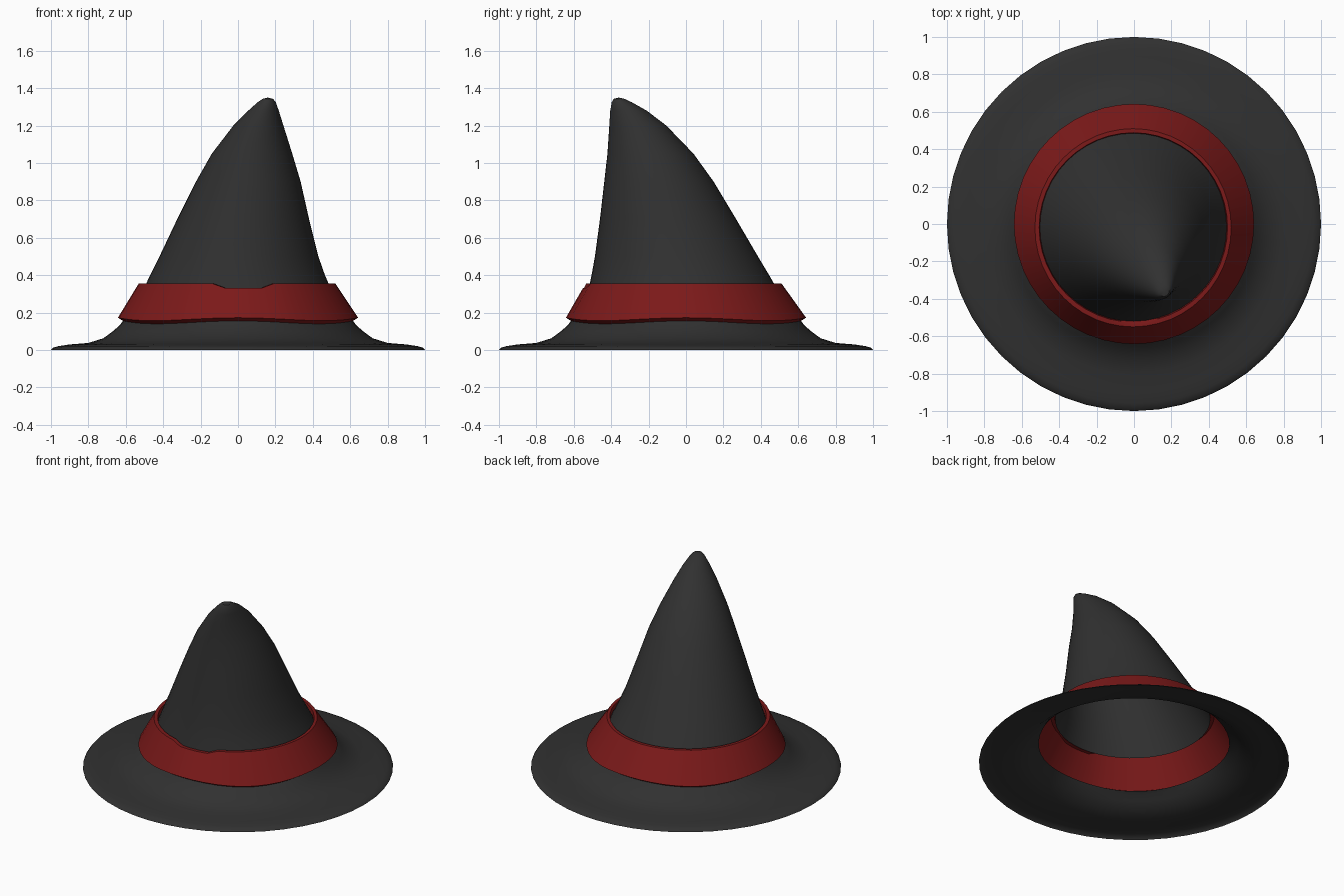
import bpy, bmesh
from math import cos, sin, tau, pi

if "Cube" in bpy.data.objects:
    bpy.data.objects.remove(bpy.data.objects["Cube"])

SEG = 48


def material(name, color):
    m = bpy.data.materials.new(name)
    m.diffuse_color = color
    m.use_nodes = True
    m.node_tree.nodes["Principled BSDF"].inputs["Base Color"].default_value = m.diffuse_color
    return m


def loft(name, rings, mat, tip=None, tweak=None):
    """Open shell through ellipses (z, xmin, xmax, ymin, ymax)."""
    bm = bmesh.new()
    loops = []
    for i, (z, x0, x1, y0, y1) in enumerate(rings):
        loop = []
        for s in range(SEG):
            a = tau * s / SEG
            dz = tweak(i, a) if tweak else 0
            loop.append(bm.verts.new(((x0 + x1) / 2 + (x1 - x0) / 2 * cos(a),
                                      (y0 + y1) / 2 + (y1 - y0) / 2 * sin(a), z + dz)))
        loops.append(loop)
    for lo, hi in zip(loops, loops[1:]):
        for s in range(SEG):
            t = (s + 1) % SEG
            bm.faces.new((lo[s], lo[t], hi[t], hi[s]))
    if tip:
        v = bm.verts.new(tip)
        for s in range(SEG):
            bm.faces.new((loops[-1][s], loops[-1][(s + 1) % SEG], v))
    mesh = bpy.data.meshes.new(name)
    bm.to_mesh(mesh)
    bm.free()
    obj = bpy.data.objects.new(name, mesh)
    bpy.context.collection.objects.link(obj)
    mesh.materials.append(mat)
    bpy.ops.object.select_all(action='DESELECT')
    obj.select_set(True)
    bpy.context.view_layer.objects.active = obj
    bpy.ops.object.shade_smooth_by_angle(angle=0.6)
    return obj


def circle(r, z):
    return (z, -r, r, -r, r)


felt = material("dark_felt", (0.03, 0.03, 0.03, 1))
red = material("red_ribbon", (0.2, 0.01, 0.01, 1))


# gentle wave of the band's lower edge, shared with the top of the brim
def wave(a):
    return 0.008 * cos(4 * a)


# brim: wide disc sweeping up to the band
brim = [(1.0, 0.0), (0.99, 0.012), (0.96, 0.021), (0.9, 0.03), (0.8, 0.038),
        (0.72, 0.063), (0.67, 0.1), (0.635, 0.13), (0.615, 0.148)]
loft("brim", [circle(r, z) for r, z in brim], felt,
     tweak=lambda i, a: wave(a) if i == len(brim) - 1 else 0)


# band: sloped ribbon with small lips, and a shallow notch at the front
def band_tweak(i, a):
    if i < 2:
        return wave(a)
    x = 0.53 * cos(a)
    return -0.024 if i in (2, 3) and a > pi and -0.1 < x < 0.19 else 0


loft("band", [circle(0.615, 0.148), circle(0.642, 0.165),
              (0.357, -0.53, 0.52, -0.55, 0.51),
              (0.357, -0.507, 0.5, -0.525, 0.488),
              (0.33, -0.503, 0.495, -0.52, 0.485)], red, tweak=band_tweak)

# crown: cone whose tip leans forward and to one side
loft("crown", [(0.33, -0.503, 0.495, -0.52, 0.485),
               (0.40, -0.47, 0.465, -0.505, 0.445),
               (0.50, -0.42, 0.43, -0.487, 0.385),
               (0.70, -0.325, 0.38, -0.46, 0.268),
               (0.90, -0.225, 0.335, -0.437, 0.148),
               (1.05, -0.14, 0.29, -0.42, 0.04),
               (1.20, -0.025, 0.243, -0.41, -0.105),
               (1.28, 0.055, 0.218, -0.405, -0.21),
               (1.325, 0.105, 0.202, -0.397, -0.29),
               (1.343, 0.132, 0.188, -0.387, -0.328)], felt, tip=(0.16, -0.36, 1.35))
